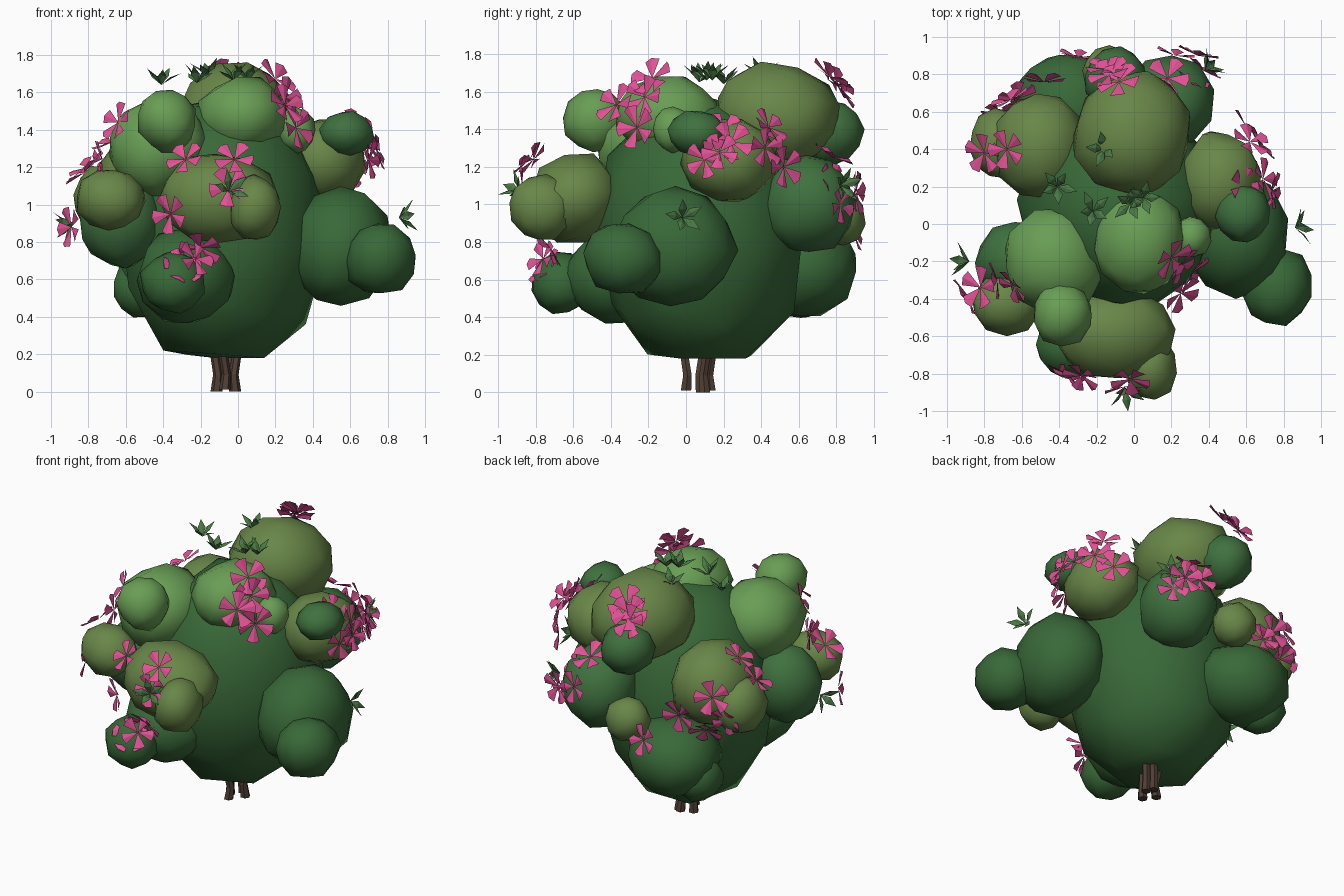
import bpy, bmesh, math, random
from mathutils import Vector, Matrix

if "Cube" in bpy.data.objects:
    bpy.data.objects.remove(bpy.data.objects["Cube"])

random.seed(4)

def material(name, rgb):
    m = bpy.data.materials.new(name)
    m.diffuse_color = (*rgb, 1)
    m.use_nodes = True
    m.node_tree.nodes["Principled BSDF"].inputs["Base Color"].default_value = m.diffuse_color
    return m

DARK = material("dark_green", (.04, .14, .04))
MID = material("mid_green", (.05, .165, .05))
LIGHT = material("light_green", (.14, .34, .09))
OLIVE = material("olive_green", (.14, .24, .065))
PINK = material("pink", (.75, .085, .30))
LEAF = material("leaf_green", (.07, .19, .06))
BARK = material("bark", (.08, .05, .035))

def finish(bm, name, mat, smooth=False):
    me = bpy.data.meshes.new(name)
    for f in bm.faces:
        f.smooth = smooth
    bm.to_mesh(me)
    bm.free()
    me.materials.append(mat)
    ob = bpy.data.objects.new(name, me)
    bpy.context.collection.objects.link(ob)
    return ob

def blob(name, mat, centre, radii, floor=0.0, jitter=.06):
    """Low-poly, slightly irregular foliage ball."""
    bm = bmesh.new()
    bmesh.ops.create_icosphere(bm, subdivisions=2, radius=1.03)
    turn = Matrix.Rotation(random.uniform(0, 6.28), 3, 'Z') @ Matrix.Rotation(random.uniform(0, 1), 3, 'X')
    for v in bm.verts:
        p = turn @ v.co * random.uniform(1 - jitter, 1 + jitter)
        v.co = Vector(centre) + Vector(a * b for a, b in zip(p, radii))
        v.co.z = max(v.co.z, floor)
    return finish(bm, name, mat, True)

# Central mass
blob("bush_core", DARK, (-.07, .08, .84), (.53, .55, .75), floor=.18, jitter=.04)

# Large foliage clumps and the small ones growing off them
clumps = [
    ("left_upper", LIGHT, (-.43, -.20, 1.30), (.27, .28, .26)),
    ("left_upper_small", LIGHT, (-.38, -.48, 1.45), (.16, .17, .17)),
    ("top_front", LIGHT, (.03, -.09, 1.47), (.24, .27, .21)),
    ("top_front_small", LIGHT, (.31, -.07, 1.40), (.10, .11, .12)),
    ("top_back", OLIVE, (-.01, .48, 1.47), (.31, .33, .28)),
    ("top_back_small", MID, (-.10, .77, 1.38), (.16, .17, .17)),
    ("front_middle", OLIVE, (-.11, -.59, 1.03), (.31, .24, .24)),
    ("front_middle_small", OLIVE, (.09, -.77, .98), (.14, .17, .17)),
    ("left_side", MID, (-.63, -.19, .92), (.21, .20, .25)),
    ("left_side_small", OLIVE, (-.68, -.43, 1.03), (.18, .16, .16)),
    ("front_lower", DARK, (-.28, -.38, .61), (.26, .26, .25)),
    ("front_lower_small", DARK, (-.35, -.66, .58), (.17, .16, .16)),
    ("right_side", DARK, (.55, -.07, .77), (.28, .33, .31)),
    ("right_side_small", DARK, (.76, -.33, .71), (.19, .21, .19)),
    ("right_upper", OLIVE, (.46, .23, 1.24), (.22, .26, .22)),
    ("right_upper_small", MID, (.58, .06, 1.38), (.14, .15, .12)),
    ("back_right", MID, (.19, .65, 1.00), (.23, .25, .26)),
    ("back_small", OLIVE, (-.13, .82, .92), (.14, .13, .14)),
    ("back_lower", DARK, (-.35, .63, .66), (.29, .29, .25)),
    ("back_lower_small", DARK, (-.52, .61, .55), (.15, .16, .15)),
    ("back_left", OLIVE, (-.50, .42, 1.12), (.26, .28, .27)),
    ("back_left_small", OLIVE, (-.72, .43, 1.03), (.16, .19, .18)),
]
for n, m, c, r in clumps:
    blob(n + "_clump", m, c, r)

def facing(pos):
    """Frame at pos whose z axis points away from the nearest clump centre."""
    p = Vector(pos)
    _, _, c, r = min(clumps, key=lambda k: (p - Vector(k[2])).length / max(k[3]))
    d = (p - Vector(c)).normalized() + (p - Vector((0, 0, .9))).normalized() * .3
    d += Vector(random.uniform(-.35, .35) for _ in range(3))
    spin = Matrix.Rotation(random.uniform(0, 6.28), 4, 'Z')
    return Matrix.Translation(p) @ d.to_track_quat('Z', 'Y').to_matrix().to_4x4() @ spin

# Blossoms: five folded petals each
blossoms = [
    (-.28, -.81, 1.24), (-.02, -.83, 1.24), (-.05, -.87, 1.09), (-.36, -.80, .95),
    (-.23, -.76, .71), (-.30, -.74, .66), (-.20, -.72, .77),
    (.20, -.18, 1.67), (.25, -.22, 1.57), (.25, -.37, 1.53), (.31, -.26, 1.41),
    (-.64, -.33, 1.44), (-.73, -.30, 1.24), (-.82, -.34, 1.17), (-.89, -.38, .88),
    (-.68, .40, 1.33), (-.80, .38, 1.20), (-.66, .66, 1.15), (-.48, .76, 1.02),
    (-.13, .80, 1.64), (-.08, .76, 1.68), (-.15, .83, 1.60),
    (.18, .78, 1.25), (.22, .90, 1.08), (.34, .90, 1.05), (.37, .82, 1.00), (.30, .78, 1.12),
    (.62, .44, 1.41), (.67, .42, 1.30), (.60, .52, 1.20), (.58, .20, 1.40),
    (.74, .18, 1.28), (.70, .10, 1.24), (.69, .24, 1.33),
    (-.62, .67, .92), (-.72, .59, .98), (-.30, .89, .85),
]
bm = bmesh.new()
for pos in blossoms:
    frame = facing(pos)
    size = random.uniform(.10, .12)
    for i in range(5):
        m = frame @ Matrix.Rotation(i * math.tau / 5, 4, 'Z') @ Matrix.Scale(size, 4)
        a, b, c, d = [bm.verts.new(m @ Vector(q)) for q in
                      ((0, 0, 0), (.92, -.36, .15), (1, 0, .25), (.92, .36, .15))]
        bm.faces.new((a, b, c))
        bm.faces.new((a, c, d))
finish(bm, "blossoms", PINK)

# Leaf sprigs: rings of pointed, folded leaves
sprigs = [(-.41, .20, 1.64), (-.22, .07, 1.65), (-.02, .11, 1.66), (.05, .14, 1.66), (-.16, .40, 1.68),
          (.38, .82, 1.10), (.86, -.02, .93), (-.88, -.20, .90), (-.05, -.88, 1.07)]
bm = bmesh.new()
for pos in sprigs:
    frame = facing(pos)
    if pos[2] > 1.5:
        frame = Matrix.Translation(pos) @ Matrix.Rotation(random.uniform(0, 6), 4, 'Z')
    for i in range(5):
        m = (frame @ Matrix.Rotation(i * math.tau / 5, 4, 'Z')
             @ Matrix.Rotation(-random.uniform(.5, 1.1), 4, 'Y') @ Matrix.Scale(.125, 4))
        a, b, c, d, e = [bm.verts.new(m @ Vector(q)) for q in
                         ((0, 0, 0), (.5, -.2, .0), (.5, 0, .06), (.5, .2, .0), (1, 0, -.08))]
        for f in ((a, b, c), (a, c, d), (b, e, c), (c, e, d)):
            bm.faces.new(f)
finish(bm, "leaf_sprigs", LEAF)

# Stems: bent, six-sided, disappearing into the core
for i, (x, y) in enumerate([(-.115, .08), (-.07, .0), (-.015, .10), (-.05, .13)]):
    bm = bmesh.new()
    rings = []
    for z, rad, k in ((0.01 * (i % 2), .032, 0), (.09, .026, -.008), (.18, .025, .006), (.32, .02, .03)):
        cx, cy = x + k * (1 if x > -.06 else -1), y + k * (1 if y > .07 else -1)
        rings.append([bm.verts.new((cx + rad * math.cos(a * math.tau / 6),
                                    cy + rad * math.sin(a * math.tau / 6), z)) for a in range(6)])
    for lo, hi in zip(rings, rings[1:]):
        for a in range(6):
            bm.faces.new((lo[a], lo[(a + 1) % 6], hi[(a + 1) % 6], hi[a]))
    bm.faces.new(rings[0][::-1])
    bm.faces.new(rings[-1])
    finish(bm, f"stem_{i + 1}", BARK)
